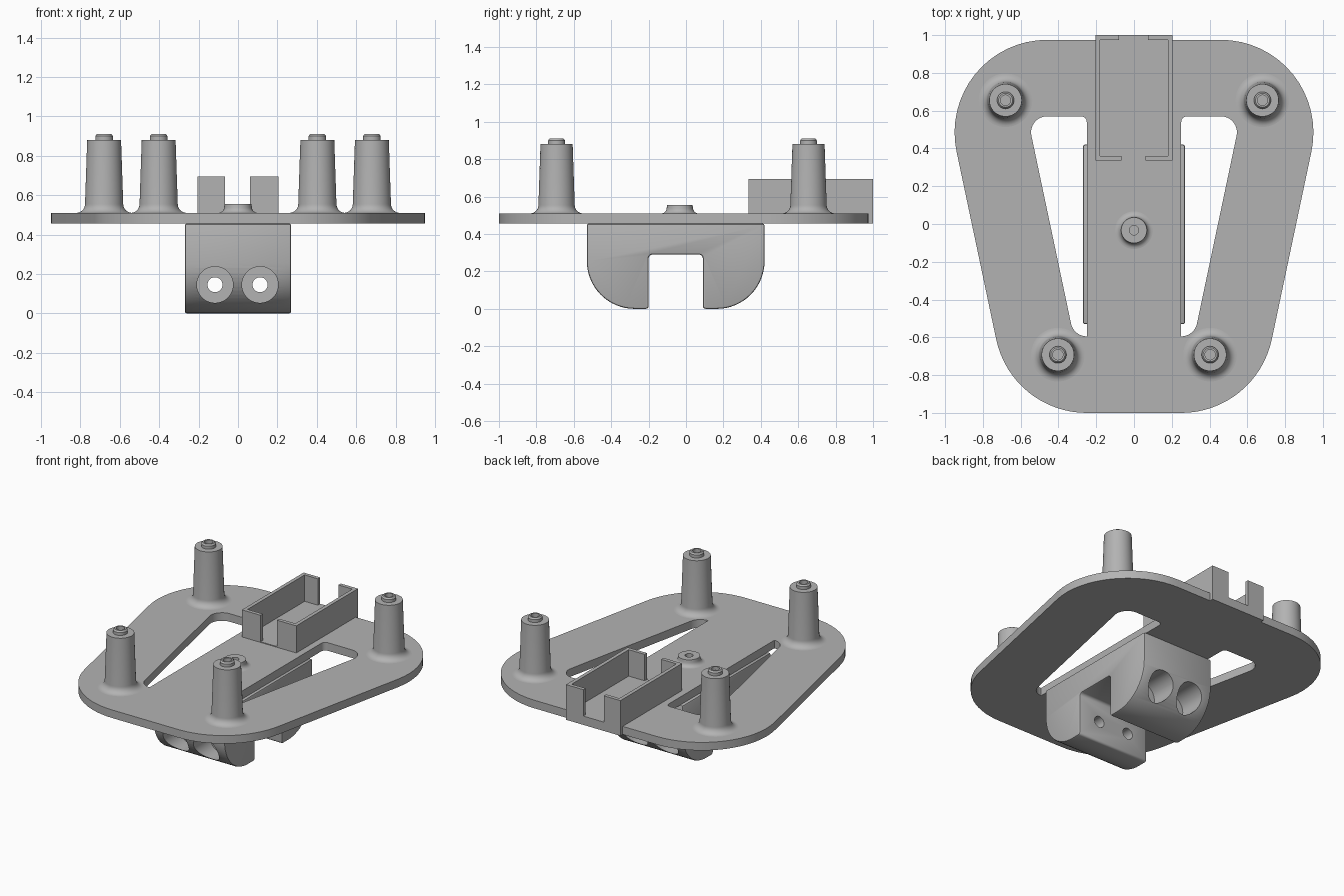
import bpy, bmesh, math
from mathutils import Matrix, Vector

cube = bpy.data.objects.get("Cube")
if cube:
    bpy.data.objects.remove(cube)

GREY = (0.45, 0.45, 0.45, 1)
grey = bpy.data.materials.new("matte grey")
grey.use_nodes = True
grey.diffuse_color = GREY
grey.node_tree.nodes["Principled BSDF"].inputs["Base Color"].default_value = GREY


def arc(cx, cy, r, a0, a1, n=16):
    """Points along an arc, angles in degrees."""
    angles = [math.radians(a0 + (a1 - a0) * i / n) for i in range(n + 1)]
    return [(cx + r * math.cos(a), cy + r * math.sin(a)) for a in angles]


def flip(points):
    return [(-a, b) for a, b in reversed(points)]


def finish(name, bm):
    bmesh.ops.recalc_face_normals(bm, faces=bm.faces)
    mesh = bpy.data.meshes.new(name)
    bm.to_mesh(mesh)
    bm.free()
    mesh.materials.append(grey)
    obj = bpy.data.objects.new(name, mesh)
    bpy.context.collection.objects.link(obj)
    return obj


def prism(name, points, lo, hi, axis="z"):
    """Extrude a closed outline along z (xy outline) or x (yz outline)."""
    place = (lambda a, b, h: (a, b, h)) if axis == "z" else (lambda a, b, h: (h, a, b))
    bm = bmesh.new()
    face = bm.faces.new([bm.verts.new(place(a, b, lo)) for a, b in points])
    side = bmesh.ops.extrude_face_region(bm, geom=[face])
    moved = [v for v in side["geom"] if isinstance(v, bmesh.types.BMVert)]
    bmesh.ops.translate(bm, verts=moved, vec=Vector(place(0, 0, hi - lo)))
    return finish(name, bm)


def box(name, x0, x1, y0, y1, z0, z1):
    return prism(name, [(x0, y0), (x1, y0), (x1, y1), (x0, y1)], z0, z1)


def lathe(name, profile, location, along_y=False, steps=48):
    bm = bmesh.new()
    verts = [bm.verts.new((r, 0, z)) for r, z in profile]
    edges = [bm.edges.new(pair) for pair in zip(verts, verts[1:])]
    bmesh.ops.spin(bm, geom=verts + edges, cent=(0, 0, 0), axis=(0, 0, 1),
                   angle=math.tau, steps=steps, use_duplicate=False)
    bmesh.ops.remove_doubles(bm, verts=bm.verts, dist=0.0001)
    if along_y:
        bm.transform(Matrix.Rotation(-math.pi / 2, 4, "X"))
    bm.transform(Matrix.Translation(location))
    return finish(name, bm)


def bake(obj):
    """Apply the modifiers of an object."""
    graph = bpy.context.evaluated_depsgraph_get()
    obj.data = bpy.data.meshes.new_from_object(obj.evaluated_get(graph))
    obj.modifiers.clear()


def cut(obj, cutters):
    for cutter in cutters:
        mod = obj.modifiers.new("cut", "BOOLEAN")
        mod.operation = "DIFFERENCE"
        mod.solver = "EXACT"
        mod.object = cutter
        bake(obj)
        bpy.data.objects.remove(cutter)


PLATE_LOW, PLATE_TOP = 0.455, 0.51
TILT = -math.degrees(math.atan2(0.21, 0.995))
FRONT, BACK = (0.25, -0.51), (0.46, 0.485)


def flank(r):
    """Right-hand outline at a given distance from the corner centres."""
    return arc(*FRONT, r, -90, TILT) + arc(*BACK, r, TILT, 90)


# Base plate with two tapered windows either side of the spine
outer = flank(0.49)
plate = prism("base_plate", outer + flip(outer), PLATE_LOW, PLATE_TOP)
window = flank(0.085) + arc(0.28, 0.54, 0.03, 90, 180, 6)
cut(plate, [prism("window_cutter", w, 0.3, 0.7) for w in (window, flip(window))])

# Four tapered posts with a flared foot and a hollow tip
foot = arc(0.142, 0.555, 0.045, 270, 180, 8)
post = [(0, 0.5), (0.142, 0.5)] + foot + [
    (0.086, 0.88), (0.045, 0.88), (0.045, 0.9), (0.037, 0.91),
    (0.027, 0.91), (0.027, 0.885), (0, 0.885)]
parts = [plate]
for side, sign in (("left", 1), ("right", -1)):
    for end, x, y in (("back", 0.68, 0.655), ("front", 0.403, -0.692)):
        parts.append(lathe(f"{end}_{side}_post", post, (sign * x, y, 0)))

# Low hollow boss at the middle of the spine
boss = [(0, 0.5), (0.1, 0.5)] + arc(0.1, 0.54, 0.03, 270, 180, 6) + [
    (0.068, 0.555), (0.025, 0.555), (0.025, 0.525), (0, 0.525)]
parts.append(lathe("centre_boss", boss, (0, -0.033, 0)))

# Open tray whose back wall hangs over the plate edge
tray = prism("tray", [(0.335, 0.48), (0.974, 0.48), (0.974, PLATE_LOW),
                      (1, PLATE_LOW), (1, 0.695), (0.335, 0.695)],
             -0.205, 0.205, "x")
cut(tray, [box("tray_cutter", -0.18, 0.18, 0.36, 0.975, 0.515, 0.8),
           box("front_notch", -0.065, 0.06, 0.3, 0.4, 0.515, 0.8),
           box("back_notch", -0.08, 0.075, 0.9, 1.1, 0.515, 0.8)])
parts.append(tray)

# Clamp block under the plate: rounded outside, slotted in the middle
profile = ([(-0.53, PLATE_LOW)] + arc(-0.275, 0.255, 0.255, 180, 270)
           + arc(-0.215, 0.015, 0.015, 270, 360, 4)
           + arc(-0.18, 0.27, 0.02, 180, 90, 4) + arc(0.07, 0.27, 0.02, 90, 0, 4)
           + arc(0.105, 0.015, 0.015, 180, 270, 4)
           + arc(0.165, 0.255, 0.255, 270, 360) + [(0.42, PLATE_LOW)])
block = prism("clamp_block", profile, -0.27, 0.27, "x")
bevel = block.modifiers.new("soft edges", "BEVEL")
bevel.width = 0.01
bevel.segments = 2
bevel.limit_method = "ANGLE"
bevel.angle_limit = math.radians(40)
bake(block)

# Bolt holes through both jaws, counterbored from the outside
bolt = [(0, -0.8), (0.092, -0.8), (0.092, -0.33), (0.038, -0.33),
        (0.038, 0.22), (0.092, 0.22), (0.092, 0.8), (0, 0.8)]
cut(block, [lathe("bolt_cutter", bolt, (x, 0, 0.145), True) for x in (-0.117, 0.112)])
parts.append(block)

# Smooth the round surfaces and keep the edges crisp
bpy.ops.object.select_all(action="DESELECT")
for part in parts:
    part.select_set(True)
bpy.context.view_layer.objects.active = plate
bpy.ops.object.shade_smooth_by_angle(angle=math.radians(30))
